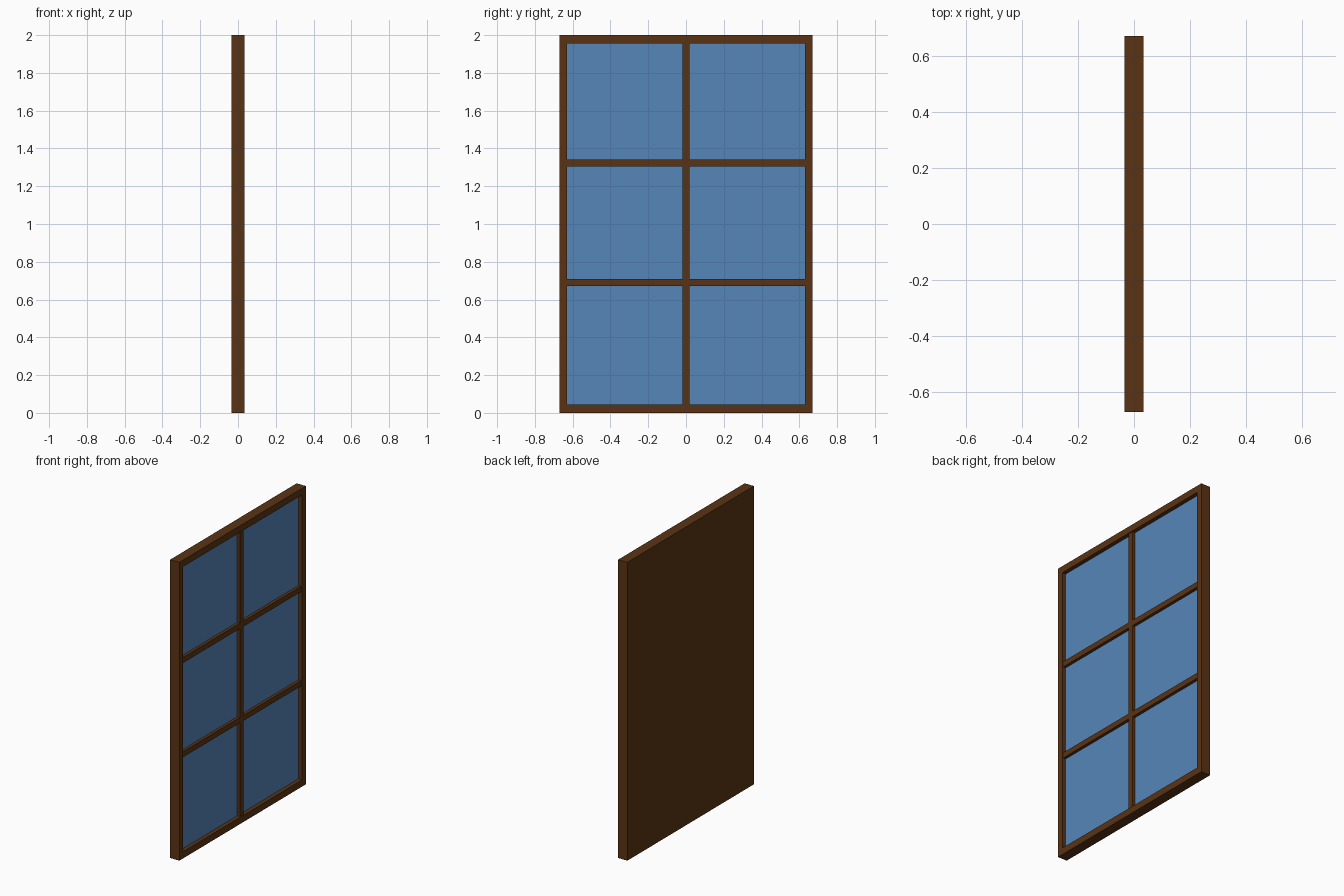
import bpy
import bmesh
from mathutils import Vector

if "Cube" in bpy.data.objects:
    bpy.data.objects.remove(bpy.data.objects["Cube"])


def material(name, color):
    m = bpy.data.materials.new(name)
    m.diffuse_color = (*color, 1)
    m.use_nodes = True
    m.node_tree.nodes["Principled BSDF"].inputs["Base Color"].default_value = m.diffuse_color
    return m


WOOD = material("brown_wood", (0.102, 0.034, 0.007))
GLASS = material("blue_glass", (0.091, 0.238, 0.479))


def box(name, x, y, z, mat):
    """Box spanning the (min, max) pairs x, y, z."""
    bm = bmesh.new()
    bmesh.ops.create_cube(bm, size=1)
    lo, hi = Vector((x[0], y[0], z[0])), Vector((x[1], y[1], z[1]))
    for v in bm.verts:
        v.co = (lo + hi) / 2 + Vector(a * b for a, b in zip(v.co, hi - lo))
    mesh = bpy.data.meshes.new(name)
    bm.to_mesh(mesh)
    bm.free()
    mesh.materials.append(mat)
    obj = bpy.data.objects.new(name, mesh)
    bpy.context.collection.objects.link(obj)
    return obj


W, H, D = 0.67, 2.0, 0.034       # half width, height, half depth
STILE, RAIL = 0.04, 0.045        # frame member widths
GLASS_X, BAR_X = 0.007, 0.027    # front of the panes and of the bars
BAR = 0.0185                     # half width of the glazing bars
inner = W - STILE

# Outer frame
for side, y in (("left", (-W, -inner)), ("right", (inner, W))):
    box(side + "_stile", (-D, D), y, (0, H), WOOD)
box("bottom_rail", (-D, D), (-inner, inner), (0, RAIL), WOOD)
box("top_rail", (-D, D), (-inner, inner), (H - RAIL, H), WOOD)

# Solid back
box("back_panel", (-D, 0), (-inner, inner), (RAIL, H - RAIL), WOOD)

# Glazing bars
bar_heights = (0.691, 1.323)
box("vertical_bar", (0, BAR_X), (-BAR, BAR), (RAIL, H - RAIL), WOOD)
for i, z in enumerate(bar_heights):
    for side, y in (("left", (-inner, -BAR)), ("right", (BAR, inner))):
        box(f"{side}_cross_bar_{i + 1}", (0, BAR_X), y, (z - BAR, z + BAR), WOOD)

# Six panes between the bars
bottoms = [RAIL] + [z + BAR for z in bar_heights]
tops = [z - BAR for z in bar_heights] + [H - RAIL]
for row, z in enumerate(zip(bottoms, tops)):
    for side, y in (("left", (-inner, -BAR)), ("right", (BAR, inner))):
        box(f"{side}_pane_{row + 1}", (0, GLASS_X), y, z, GLASS)
